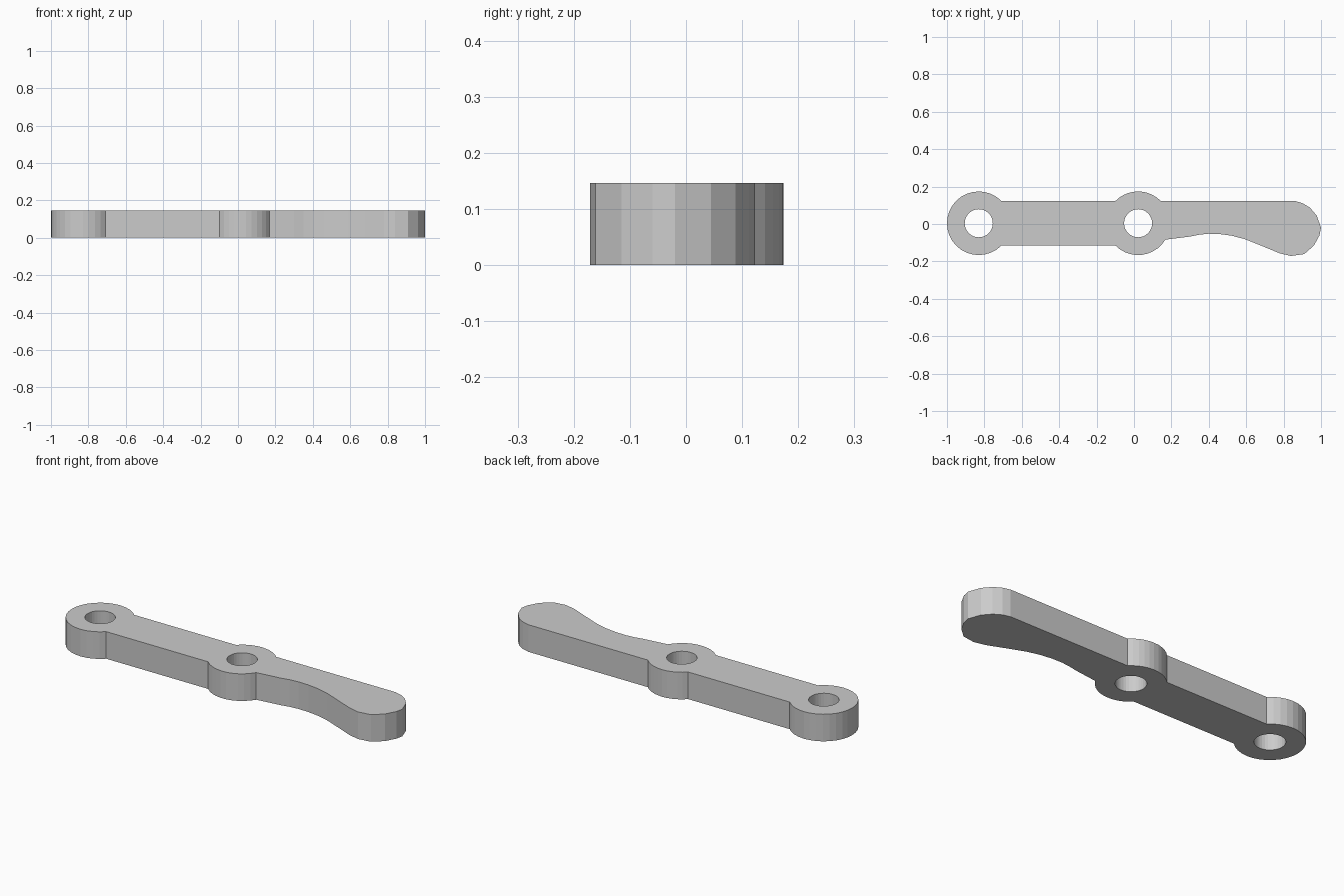
import bpy, bmesh
from math import sin, cos, asin, pi, radians

if "Cube" in bpy.data.objects:
    bpy.data.objects.remove(bpy.data.objects["Cube"])

HEIGHT = 0.147
R_BOSS, R_HOLE = 0.17, 0.075
BOSS_A, BOSS_B = (-0.83, 0.004), (0.022, 0.004)
Y_TOP, Y_BOT = 0.123, -0.116


def arc(c, r, a0, a1, n):
    return [(c[0] + r * cos(a0 + (a1 - a0) * i / n),
             c[1] + r * sin(a0 + (a1 - a0) * i / n)) for i in range(n + 1)]


def circle(c, r, n=32):
    return arc(c, r, 0, 2 * pi, n)[:-1]


# Outline: rounded bosses, straight bar and curved handle
up = asin((Y_TOP - BOSS_A[1]) / R_BOSS)
down = asin((BOSS_A[1] - Y_BOT) / R_BOSS)
handle = [(0.30, -0.067), (0.35, -0.057), (0.40, -0.052), (0.46, -0.054),
          (0.52, -0.062), (0.59, -0.080), (0.68, -0.116), (0.78, -0.157),
          (0.84, -0.171), (0.91, -0.161), (0.962, -0.115), (0.992, -0.06),
          (1.0, -0.02), (0.977, 0.045), (0.94, 0.088), (0.90, 0.112),
          (0.86, Y_TOP)]
outline = (arc(BOSS_A, R_BOSS, up, 2 * pi - down, 24)
           + arc(BOSS_B, R_BOSS, pi + down, 2 * pi - radians(31), 10)
           + handle
           + arc(BOSS_B, R_BOSS, up, pi - up, 10))

# Filled flat curve with two holes, extruded
curve = bpy.data.curves.new("lever_arm", 'CURVE')
curve.dimensions = '2D'
curve.fill_mode = 'BOTH'
curve.extrude = HEIGHT / 2
for pts in (outline, circle(BOSS_A, R_HOLE), circle(BOSS_B, R_HOLE)):
    s = curve.splines.new('POLY')
    s.points.add(len(pts) - 1)
    for p, (x, y) in zip(s.points, pts):
        p.co = (x, y, 0, 1)
    s.use_cyclic_u = True
    s.use_smooth = False
lever = bpy.data.objects.new("lever_arm", curve)
bpy.context.collection.objects.link(lever)
bpy.context.view_layer.objects.active = lever
lever.select_set(True)
bpy.ops.object.convert(target='MESH')

# Weld into a closed solid standing on the ground
lever = bpy.context.view_layer.objects.active
bm = bmesh.new()
bm.from_mesh(lever.data)
bmesh.ops.remove_doubles(bm, verts=bm.verts, dist=1e-5)
bmesh.ops.translate(bm, verts=bm.verts, vec=(0, 0, HEIGHT / 2))
bmesh.ops.recalc_face_normals(bm, faces=bm.faces)
for f in bm.faces:
    f.smooth = False
bm.to_mesh(lever.data)
bm.free()
